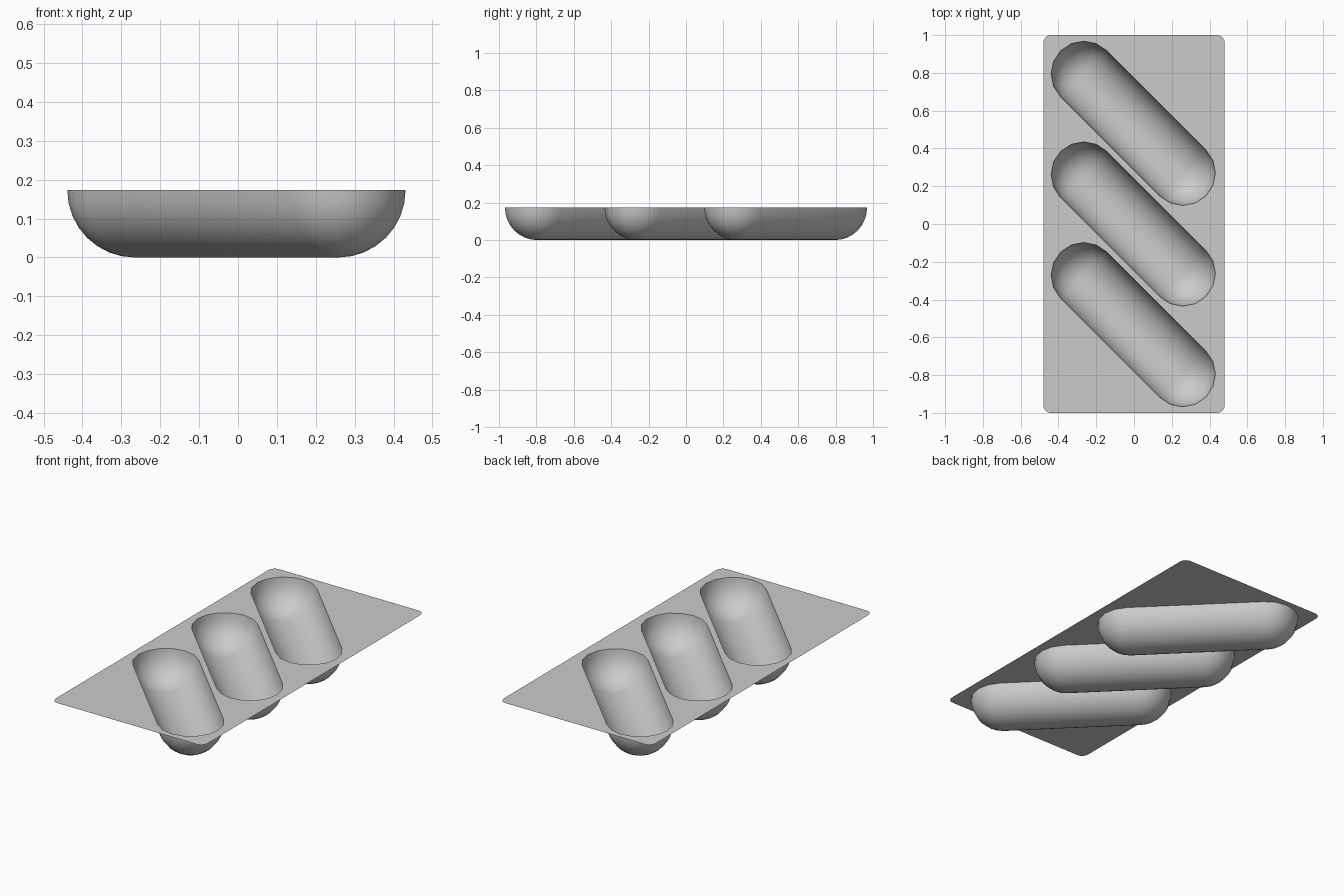
import bpy, bmesh
from math import sin, cos, pi, radians

if "Cube" in bpy.data.objects:
    bpy.data.objects.remove(bpy.data.objects["Cube"])

R = 0.173            # trough radius, also the tray height
D = 0.262            # offset of each end centre from the trough middle, in x and y
SHIFT = -0.004
ROWS = (-0.533, 0.0, 0.533)
HX, HY, CORNER = 0.48, 1.0, 0.04


def outline(cy, r, z):
    """Diagonal stadium outline around one trough."""
    pts = []
    for sx, start in ((1, -135), (-1, 45)):
        for i in range(9):
            a = radians(start + i * 22.5)
            pts.append((SHIFT + sx * D + r * cos(a), cy - sx * D + r * sin(a), z))
    return pts


def rounded_rect():
    pts = []
    for sx, sy, start in ((1, 1, 0), (-1, 1, 90), (-1, -1, 180), (1, -1, 270)):
        for i in range(5):
            a = radians(start + i * 22.5)
            pts.append((sx * (HX - CORNER) + CORNER * cos(a),
                        sy * (HY - CORNER) + CORNER * sin(a), R))
    return pts


def finish(bm, name):
    mesh = bpy.data.meshes.new(name)
    bm.to_mesh(mesh)
    bm.free()
    obj = bpy.data.objects.new(name, mesh)
    bpy.context.collection.objects.link(obj)
    return obj


# Flat sheet with three slots cut through it
bm = bmesh.new()
edges = []
for loop in [rounded_rect()] + [outline(y, R, R) for y in ROWS]:
    vs = [bm.verts.new(p) for p in loop]
    edges += [bm.edges.new((vs[i - 1], vs[i])) for i in range(len(vs))]
bmesh.ops.triangle_fill(bm, use_beauty=True, use_dissolve=False,
                        edges=edges, normal=(0, 0, 1))
for f in bm.faces:
    f.normal_update()
    if f.normal.z < 0:
        f.normal_flip()
finish(bm, "tray_sheet")

# Round-bottomed troughs hanging below the slots
STEPS = 8
for n, y in enumerate(ROWS):
    bm = bmesh.new()
    rings = []
    for k in range(STEPS + 1):
        a = k / STEPS * pi / 2
        rings.append([bm.verts.new(p) for p in outline(y, R * cos(a), R - R * sin(a))])
    for up, low in zip(rings, rings[1:]):
        for i in range(len(up)):
            bm.faces.new((up[i - 1], low[i - 1], low[i], up[i]))
    bmesh.ops.remove_doubles(bm, verts=bm.verts, dist=1e-4)
    for f in bm.faces:
        f.smooth = True
        f.normal_update()
    if sum(f.normal.z * f.calc_area() for f in bm.faces) < 0:
        bmesh.ops.reverse_faces(bm, faces=bm.faces)
    finish(bm, f"trough_{n + 1}")
